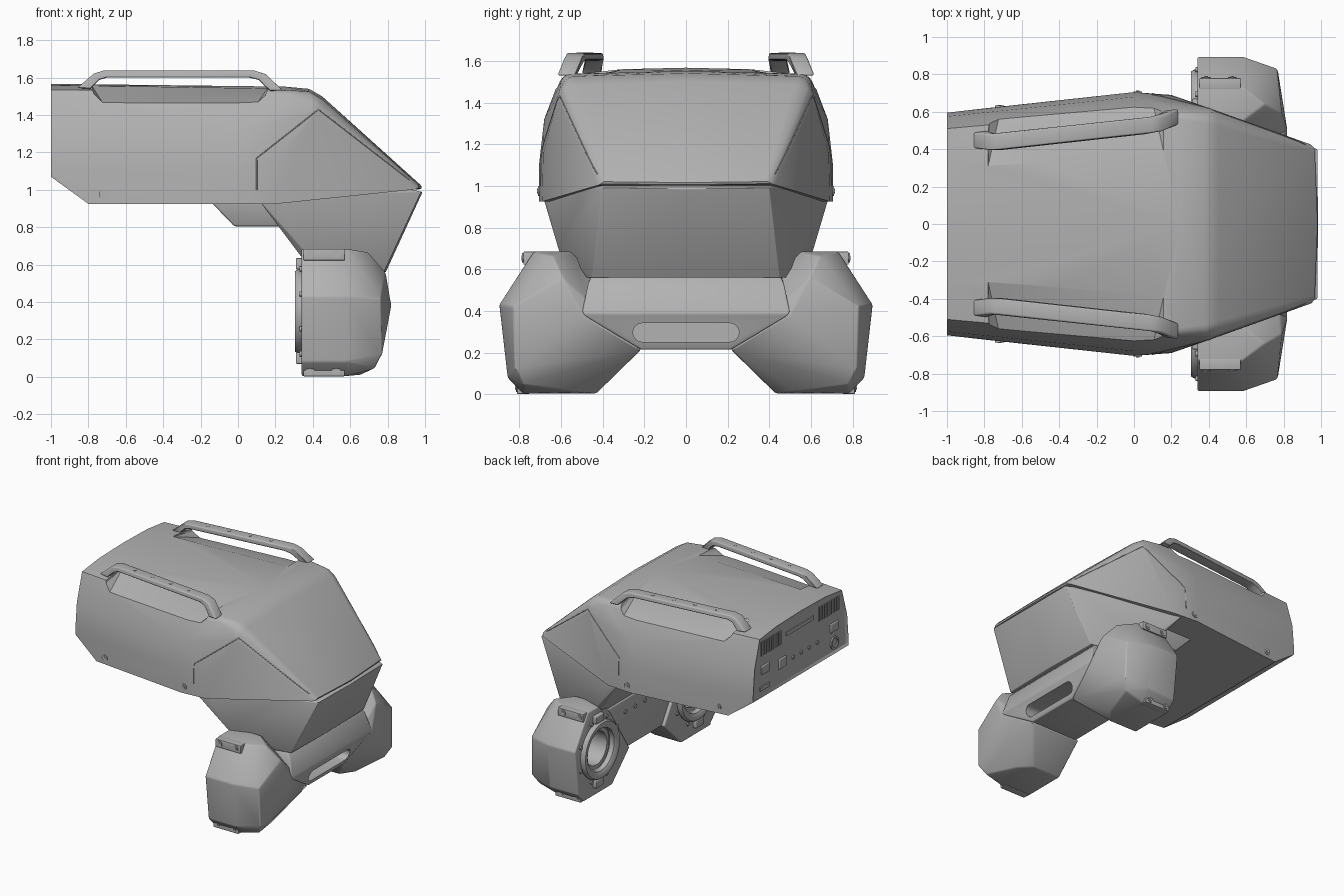
import bpy, bmesh, math
from mathutils import Matrix, Vector
from mathutils.bvhtree import BVHTree

if "Cube" in bpy.data.objects:
    bpy.data.objects.remove(bpy.data.objects["Cube"])

grey = bpy.data.materials.new("shell grey")
grey.use_nodes = True
grey.diffuse_color = (0.45, 0.45, 0.45, 1)
grey.node_tree.nodes["Principled BSDF"].inputs["Base Color"].default_value = (0.45, 0.45, 0.45, 1)


def finish(name, bm):
    bmesh.ops.recalc_face_normals(bm, faces=bm.faces)
    mesh = bpy.data.meshes.new(name)
    bm.to_mesh(mesh)
    bm.free()
    mesh.materials.append(grey)
    mesh.shade_smooth()
    mesh.set_sharp_from_angle(angle=math.radians(32))
    ob = bpy.data.objects.new(name, mesh)
    bpy.context.collection.objects.link(ob)
    return ob


def round_edges(bm, width, limit=0.5, keep=lambda e: True):
    edges = [e for e in bm.edges if e.is_manifold and e.calc_face_angle() > limit and keep(e)]
    bmesh.ops.bevel(bm, geom=edges, offset=width, segments=3, profile=0.5,
                    affect='EDGES', clamp_overlap=True)


def hull(name, pts, both=True, width=0, keep=lambda e: True):
    """Convex block through points, optionally mirrored across y."""
    bm = bmesh.new()
    for x, y, z in pts:
        bm.verts.new((x, y, z))
        if both and y:
            bm.verts.new((x, -y, z))
    res = bmesh.ops.convex_hull(bm, input=bm.verts)
    loose = [v for v in bm.verts if not v.link_faces]
    bmesh.ops.delete(bm, geom=loose, context='VERTS')
    bmesh.ops.dissolve_limit(bm, angle_limit=0.03, verts=bm.verts, edges=bm.edges)
    if width:
        round_edges(bm, width, keep=keep)
    return finish(name, bm)


def box(name, lo, hi, width=0):
    return hull(name, [(x, y, z) for x in (lo[0], hi[0]) for y in (lo[1], hi[1])
                       for z in (lo[2], hi[2])], both=False, width=width)


def cylinder(name, loc, r, depth, axis, sides=24):
    bm = bmesh.new()
    rot = Vector(axis).to_track_quat('Z', 'Y').to_matrix().to_4x4()
    bmesh.ops.create_cone(bm, cap_ends=True, segments=sides, radius1=r, radius2=r,
                          depth=depth, matrix=Matrix.Translation(loc) @ rot)
    return finish(name, bm)


def lathe(name, profile, loc, sides=48):
    """Spin an (x, radius) loop around an axis along x."""
    bm = bmesh.new()
    vs = [bm.verts.new((x, 0, r)) for x, r in profile]
    es = [bm.edges.new((a, b)) for a, b in zip(vs, vs[1:] + vs[:1])]
    bmesh.ops.spin(bm, geom=vs + es, cent=(0, 0, 0), axis=(1, 0, 0),
                   angle=math.tau, steps=sides)
    bmesh.ops.remove_doubles(bm, verts=bm.verts, dist=0.0005)
    bmesh.ops.translate(bm, verts=bm.verts, vec=loc)
    return finish(name, bm)


def combine(target, other, operation):
    mod = target.modifiers.new("join", 'BOOLEAN')
    mod.operation, mod.object, mod.solver = operation, other, 'EXACT'
    deps = bpy.context.evaluated_depsgraph_get()
    mesh = bpy.data.meshes.new_from_object(target.evaluated_get(deps))
    target.modifiers.clear()
    target.data = mesh
    mesh.shade_smooth()
    mesh.set_sharp_from_angle(angle=math.radians(32))
    bpy.data.objects.remove(other)


# Upper shell: tapered rear, crowned roof, sloping front plate
rear = [(-1, 0, 1.567), (-1, 0.3, 1.56), (-1, 0.51, 1.535)]
rear += [(-1, 0.575, 1.32), (-1, 0.595, 1.1), (-1, 0.59, 1.07), (-0.8, 0.618, 0.925)]
middle = [(0, 0.6, 1.53), (0, 0.68, 1.32), (0, 0.705, 1.1), (0, 0.705, 0.925)]
front = [(0.25, 0, 1.552), (0.38, 0, 1.54), (0.45, 0, 1.5), (0.25, 0.59, 1.535),
         (0.38, 0.575, 1.525), (0.45, 0.555, 1.485), (0.43, 0.61, 1.44),
         (0.2, 0.69, 0.925), (0.2, 0.685, 1.15), (1, 0, 1.005), (0.985, 0.41, 1.01)]
body = hull("upper_shell", rear + middle + front, width=0.035,
            keep=lambda e: all(v.co.x > -0.99 and v.co.z > 0.95 for v in e.verts))

# Lower front of the torso, narrowing to the waist
chin = hull("waist", [(0.1, 0.69, 0.96), (0.34, 0.61, 0.69), (0.4, 0.53, 0.56),
                      (0.78, 0.45, 0.56), (0.79, 0, 0.56), (0.98, 0.4, 0.99),
                      (0.985, 0, 0.985), (0.3, 0.5, 1.15)], width=0.025)
combine(body, chin, 'UNION')

# Finger pockets under the handles
for s in (1, -1):
    cut = [(-0.78, 0.31, 1.555), (0.16, 0.38, 1.545), (-0.72, 0.58, 1.46), (0.1, 0.65, 1.46),
           (-0.76, 0.85, 1.46), (0.13, 0.85, 1.46), (-0.8, 0.31, 1.7), (0.19, 0.38, 1.7),
           (-0.8, 0.85, 1.7), (0.19, 0.85, 1.7), (-0.78, 0.85, 1.54), (0.16, 0.85, 1.54)]
    combine(body, hull("pocket_cutter", [(x, s * y, z) for x, y, z in cut], both=False), 'DIFFERENCE')

# Recessed rear panel
bm = bmesh.new()
bm.from_mesh(body.data)
ends = [f for f in bm.faces if f.normal.x < -0.99 and f.calc_center_median().x < -0.99]
bmesh.ops.inset_region(bm, faces=ends, thickness=0.02, depth=-0.012)
bm.normal_update()
tree = BVHTree.FromBMesh(bm)
bm.to_mesh(body.data)
bm.free()

# Cheek seams laid on the shell sides
for s in (1, -1):
    seam = [(0.1, 1.0), (0.1, 1.17), (0.43, 1.43), (0.96, 1.02)]
    curve = bpy.data.curves.new("cheek_seam", 'CURVE')
    curve.dimensions, curve.bevel_depth = '3D', 0.003
    spline = curve.splines.new('POLY')
    path = []
    for (x0, z0), (x1, z1) in zip(seam, seam[1:]):
        for i in range(12):
            t = i / 12
            start = Vector((x0 + (x1 - x0) * t, s * 2, z0 + (z1 - z0) * t))
            hit = tree.ray_cast(start, Vector((0, -s, 0)))[0]
            if hit:
                path.append(hit)
    spline.points.add(len(path) - 1)
    for p, co in zip(spline.points, path):
        p.co = (*co, 1)
    curve.materials.append(grey)
    bpy.context.collection.objects.link(bpy.data.objects.new("cheek_seam", curve))

# Under-body wedge behind the waist
hull("underside_wedge", [(-0.14, 0.48, 0.93), (-0.02, 0.45, 0.805), (0.4, 0.45, 0.805),
                         (0.4, 0.48, 0.93)], width=0.01)

# Grab handles with flared feet
outer = [(-0.86, 1.545), (-0.77, 1.622), (-0.72, 1.637), (0.09, 1.637), (0.15, 1.618), (0.24, 1.53)]
inner = [(0.17, 1.53), (0.11, 1.588), (0.06, 1.6), (-0.7, 1.6), (-0.74, 1.588), (-0.79, 1.54)]
for s in (1, -1):
    bm = bmesh.new()
    face = bm.faces.new([bm.verts.new((x, -0.043, z)) for x, z in outer + inner])
    ext = bmesh.ops.extrude_face_region(bm, geom=[face])
    for v in ext["geom"]:
        if isinstance(v, bmesh.types.BMVert):
            v.co.y = 0.043
    for v in bm.verts:
        v.co.y = s * (v.co.y + 0.52 + 0.11 * v.co.x + 0.4 * max(0, 1.6 - v.co.z))
    bmesh.ops.recalc_face_normals(bm, faces=bm.faces)
    round_edges(bm, 0.009, limit=1.0)
    finish("grab_handle", bm)
    for i in range(4):
        x = -0.58 + 0.17 * i
        cylinder("handle_screw", (x, s * (0.52 + 0.11 * x), 1.636), 0.012, 0.006, (0, 0, 1), 16)
    for x in (-0.72, 0.02):
        y = tree.ray_cast(Vector((x, s * 2, 0.975)), Vector((0, -s, 0)))[0].y
        cylinder("side_bolt", (x, y, 0.975), 0.024, 0.012, (0, 1, 0))
        cylinder("side_bolt_core", (x, y, 0.975), 0.012, 0.02, (0, 1, 0), 6)

# Rear panel vents, sockets and studs
for s in (1, -1):
    for i in range(9):
        y = s * (0.24 + 0.03 * i)
        box("vent_bar", (-0.995, y - 0.006, 1.39), (-0.98, y + 0.006, 1.5))
    box("panel_port", (-0.998, s * 0.43 - 0.05, 1.24), (-0.98, s * 0.43 + 0.05, 1.31), 0.006)
box("center_vent", (-0.995, -0.17, 1.43), (-0.98, 0.17, 1.46))
box("square_port", (-0.998, 0.17, 1.2), (-0.98, 0.26, 1.28), 0.006)
box("slot_port", (-0.998, 0.38, 1.12), (-0.98, 0.5, 1.15))
lathe("round_socket", [(-0.998, 0.05), (-0.98, 0.05), (-0.98, 0.035), (-0.998, 0.035)], (0, -0.43, 1.15))
for i in range(4):
    cylinder("panel_stud", (-0.988, 0.08 - 0.1 * i, 1.23), 0.015, 0.016, (1, 0, 0), 16)

# Hip bracket: central bridge and two faceted pods
bracket = hull("hip_bracket", [(0.36, 0.45, 0.6), (0.74, 0.45, 0.575), (0.78, 0.47, 0.53),
                               (0.82, 0.5, 0.385), (0.77, 0.215, 0.215), (0.36, 0.215, 0.215)], width=0.008)
outline = [(0.215, 0.215), (0.45, 0.58), (0.55, 0.685), (0.73, 0.685), (0.895, 0.43),
           (0.855, 0.08), (0.78, 0.005), (0.43, 0.005)]
nose = [(0.7, 0.64, 0.665), (0.79, 0.59, 0.56), (0.82, 0.5, 0.385), (0.765, 0.83, 0.42),
        (0.77, 0.82, 0.12), (0.73, 0.78, 0.045), (0.66, 0.52, 0.012), (0.76, 0.215, 0.215)]
for s in (1, -1):
    pts = [(x, s * y, z) for x in (0.34, 0.58) for y, z in outline]
    pts += [(x, s * y, z) for x, y, z in nose]
    combine(bracket, hull("pod", pts, both=False, width=0.01), 'UNION')
    combine(bracket, cylinder("motor_cutter", (0.4, s * 0.6, 0.35), 0.185, 0.22, (1, 0, 0), 48), 'DIFFERENCE')

# Rounded slot through the bridge front
slot = [(x, s * (0.21 + 0.045 * math.cos(a)), 0.297 + 0.045 * math.sin(a))
        for x in (0.5, 0.95) for s in (1, -1)
        for a in [math.pi * (k / 8 - 0.5) for k in range(9)]]
combine(bracket, hull("slot_cutter", slot, both=False), 'DIFFERENCE')

# Motor rings, lugs and clamp tabs on each pod
for s in (1, -1):
    c = (0, s * 0.6, 0.35)
    lathe("motor_ring", [(0.305, 0.19), (0.305, 0.215), (0.32, 0.225), (0.36, 0.225),
                         (0.36, 0.165), (0.32, 0.165)], c)
    lathe("motor_inner_ring", [(0.36, 0.13), (0.36, 0.16), (0.5, 0.17), (0.5, 0.13)], c)
    for k in range(8):
        a = math.tau * (k + 0.5) / 8
        cylinder("ring_bolt", (0.34, s * 0.6 + 0.245 * math.cos(a), 0.35 + 0.245 * math.sin(a)),
                 0.014, 0.02, (1, 0, 0), 12)
    for z in (0.07, 0.575):
        box("motor_lug", (0.31, s * 0.62 - 0.05, z), (0.35, s * 0.62 + 0.05, z + 0.06), 0.006)
    for y, z in ((0.75, 0.655), (0.78, 0.035)):
        box("clamp_tab", (0.35, s * y - 0.03, z - 0.032), (0.57, s * y + 0.03, z + 0.03), 0.004)
        for x in (0.385, 0.525):
            cylinder("clamp_bolt", (x, s * (y + 0.03), z), 0.023, 0.012, (0, 1, 0))
            cylinder("clamp_bolt_core", (x, s * (y + 0.03), z), 0.012, 0.02, (0, 1, 0), 6)

# Screws across the bridge back
for i in range(5):
    cylinder("bridge_screw", (0.358, -0.24 + 0.12 * i, 0.5), 0.016, 0.012, (1, 0, 0), 16)
